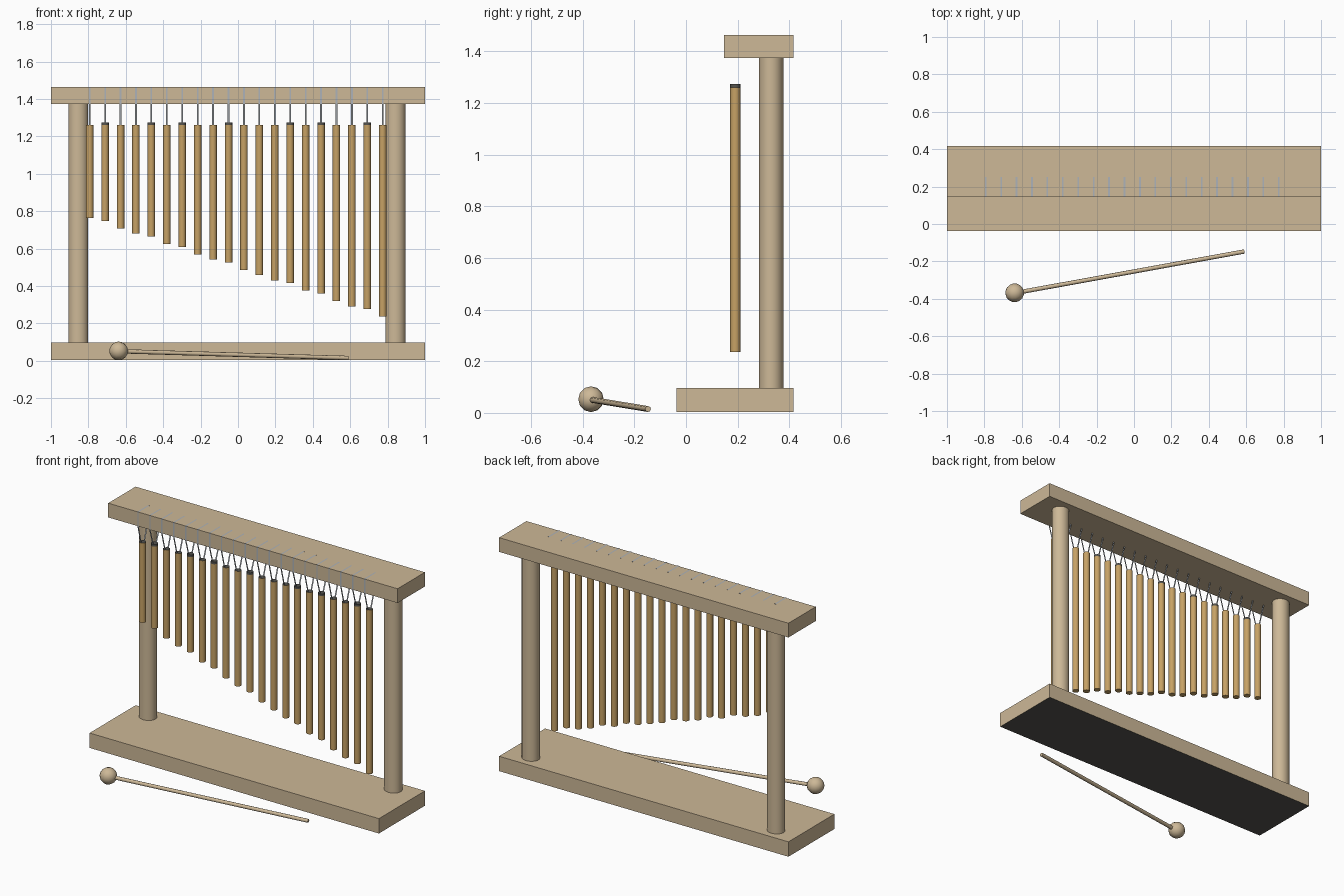
import bpy, bmesh, math
from mathutils import Vector

if "Cube" in bpy.data.objects:
    bpy.data.objects.remove(bpy.data.objects["Cube"])


def material(name, rgb):
    m = bpy.data.materials.new(name)
    m.diffuse_color = (*rgb, 1)
    m.use_nodes = True
    m.node_tree.nodes["Principled BSDF"].inputs["Base Color"].default_value = m.diffuse_color
    return m


WOOD = material("pale wood", (0.61, 0.48, 0.31))
BRASS = material("brass", (0.57, 0.36, 0.13))
DARK = material("dark grey", (0.09, 0.088, 0.078))
CORD = material("grey cord", (0.42, 0.45, 0.48))


def finish(name, bm, *mats, smooth=False):
    me = bpy.data.meshes.new(name)
    bm.to_mesh(me)
    bm.free()
    for m in mats:
        me.materials.append(m)
    ob = bpy.data.objects.new(name, me)
    bpy.context.collection.objects.link(ob)
    if smooth:
        bpy.ops.object.select_all(action='DESELECT')
        ob.select_set(True)
        bpy.context.view_layer.objects.active = ob
        bpy.ops.object.shade_smooth_by_angle(angle=math.radians(50))
    return ob


def plank(name, lo, hi, dark_below=False):
    bm = bmesh.new()
    bmesh.ops.create_cube(bm, size=1)
    lo, hi = Vector(lo), Vector(hi)
    for f in bm.faces:                     # dark pad under the base
        f.material_index = int(dark_below and f.normal.z < -0.9)
    for v in bm.verts:
        v.co = (lo + hi) / 2 + v.co * (hi - lo)
    return finish(name, bm, WOOD, DARK)


def rod(name, a, b, radius, sides, *mats, squash=1.0, rim=0.0):
    """Cylinder between two points; squash narrows it along local y,
    a second material colours the top end and a rim of the given height."""
    a, b = Vector(a), Vector(b)
    h = (b - a).length
    bm = bmesh.new()
    bmesh.ops.create_cone(bm, cap_ends=True, segments=sides, radius1=radius,
                          radius2=radius, depth=h)
    if rim:
        bmesh.ops.bisect_plane(bm, geom=bm.verts[:] + bm.edges[:] + bm.faces[:],
                               plane_co=(0, 0, h / 2 - rim), plane_no=(0, 0, 1))
    for v in bm.verts:
        v.co.y *= squash
    if len(mats) > 1:
        for f in bm.faces:
            if f.calc_center_median().z > h / 2 - max(rim, 0.001):
                f.material_index = 1
    ob = finish(name, bm, *mats, smooth=True)
    ob.location = (a + b) / 2
    if abs((b - a).normalized().z) < 0.999:
        ob.rotation_euler = (b - a).to_track_quat('Z', 'Y').to_euler()
    return ob


# Frame: base, top beam and two round posts
plank("base", (-1, -0.037, 0.004), (1, 0.417, 0.097), dark_below=True)
plank("top_beam", (-1, 0.147, 1.374), (1, 0.417, 1.463))
for side, x in (("left", -0.854), ("right", 0.842)):
    rod(side + "_post", (x, 0.33, 0.09), (x, 0.33, 1.38), 0.053, 24, WOOD, squash=0.9)

# Hanging tubes, growing longer to the right; a few hang slightly higher
COUNT, RAISED = 20, {1, 4, 6, 9, 13, 15, 18}
for i in range(COUNT):
    t = i / (COUNT - 1)
    x = -0.793 + 1.567 * t
    lift = 0.013 if i in RAISED else 0
    top, bottom = 1.261 + lift, 0.763 - 0.527 * t + lift
    rod(f"tube_{i + 1}", (x, 0.191, bottom), (x, 0.191, top), 0.020, 16,
        BRASS, DARK, rim=lift)

    # Flat cord looping over the beam and down both sides to the tube
    path = [(0.178, top - 0.01), (0.1455, 1.374), (0.1455, 1.4645),
            (0.25, 1.4645), (0.245, 1.374), (0.204, top - 0.01)]
    bm = bmesh.new()
    pairs = [[bm.verts.new((x + s * 0.0045, y, z)) for s in (-1, 1)] for y, z in path]
    for p, q in zip(pairs, pairs[1:]):
        bm.faces.new((p[0], p[1], q[1], q[0]))
    finish(f"cord_{i + 1}", bm, CORD)

# Mallet lying in front
rod("mallet_stick", (-0.63, -0.368, 0.051), (0.59, -0.147, 0.015), 0.0115, 8, WOOD)
bm = bmesh.new()
bmesh.ops.create_uvsphere(bm, u_segments=12, v_segments=8, radius=0.05)
head = finish("mallet_head", bm, WOOD, smooth=True)
head.location = (-0.638, -0.368, 0.053)
head.rotation_euler = (0, math.radians(90), math.radians(10))
